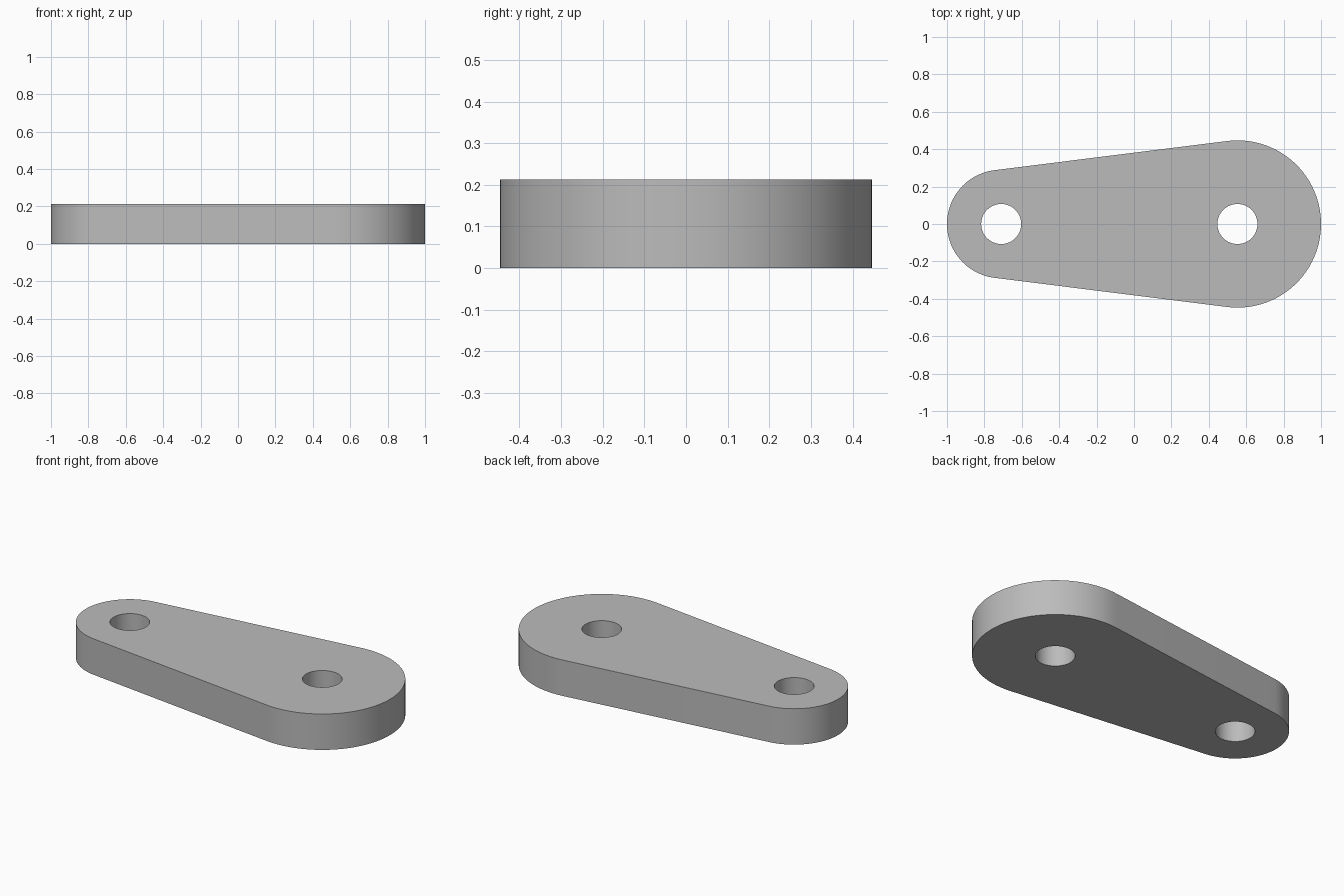
import bpy, bmesh, math

cube = bpy.data.objects.get("Cube")
if cube:
    bpy.data.objects.remove(cube, do_unlink=True)

HEIGHT = 0.213
BIG_X, BIG_R = 0.553, 0.447
SMALL_X, SMALL_R = -0.71, 0.29
HOLE_R = 0.107

# Material
grey = bpy.data.materials.new("plain grey")
grey.use_nodes = True
colour = (0.5, 0.5, 0.5, 1)
grey.diffuse_color = colour
grey.node_tree.nodes["Principled BSDF"].inputs["Base Color"].default_value = colour


def arc(cx, r, start, end, steps):
    """Points along an arc centred on the x axis, both ends included."""
    angles = [start + (end - start) * i / steps for i in range(steps + 1)]
    return [(cx + r * math.cos(a), r * math.sin(a), HEIGHT) for a in angles]


def add_loop(bm, points):
    verts = [bm.verts.new(p) for p in points]
    return [bm.edges.new((a, b)) for a, b in zip(verts, verts[1:] + verts[:1])]


# Outline: two arcs joined by their common tangents
tangent = math.acos((SMALL_R - BIG_R) / (BIG_X - SMALL_X))
outline = (arc(BIG_X, BIG_R, -tangent, tangent, 64)
           + arc(SMALL_X, SMALL_R, tangent, math.tau - tangent, 48))

bm = bmesh.new()
edges = add_loop(bm, outline)

# Round through holes
for x in (BIG_X, SMALL_X):
    edges += add_loop(bm, arc(x, HOLE_R, 0, math.tau, 64)[:-1])

bmesh.ops.triangle_fill(bm, use_beauty=True, edges=edges, normal=(0, 0, 1))
for face in bm.faces:
    face.normal_update()
    if face.normal.z < 0:
        face.normal_flip()

mesh = bpy.data.meshes.new("link_plate")
bm.to_mesh(mesh)
bm.free()
mesh.materials.append(grey)
plate = bpy.data.objects.new("link_plate", mesh)
bpy.context.collection.objects.link(plate)

# Thickness, downwards from the top face
solid = plate.modifiers.new("thickness", "SOLIDIFY")
solid.thickness = HEIGHT
solid.offset = -1

bpy.ops.object.select_all(action="DESELECT")
plate.select_set(True)
bpy.context.view_layer.objects.active = plate
bpy.ops.object.modifier_apply(modifier=solid.name)
bpy.ops.object.shade_smooth_by_angle(angle=math.radians(30))
